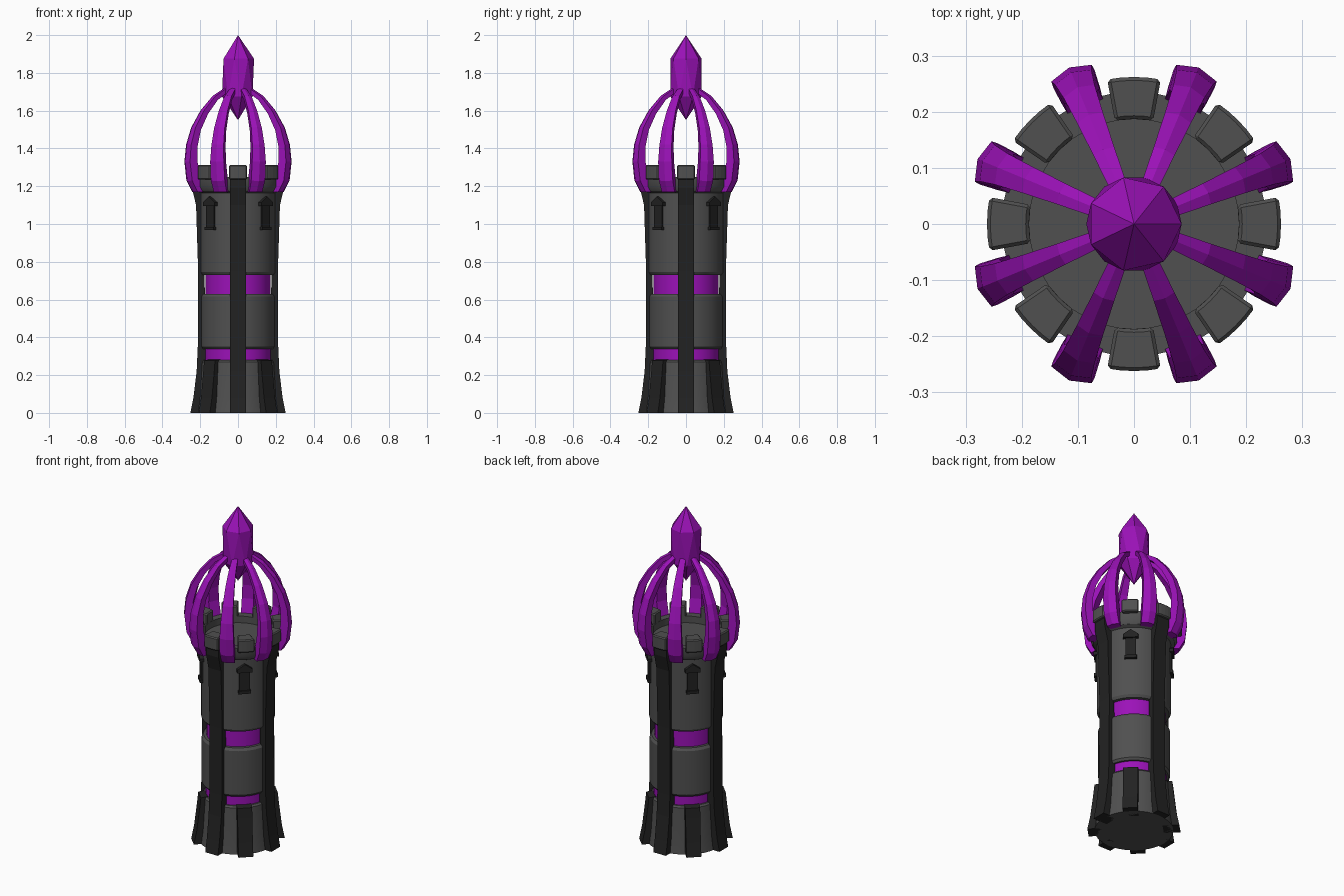
import bpy, bmesh, math
from mathutils import Vector, Matrix

if "Cube" in bpy.data.objects:
    bpy.data.objects.remove(bpy.data.objects["Cube"], do_unlink=True)


def material(name, rgb):
    m = bpy.data.materials.new(name)
    m.use_nodes = True
    m.diffuse_color = (*rgb, 1)
    node = m.node_tree.nodes["Principled BSDF"]
    node.inputs["Base Color"].default_value = (*rgb, 1)
    node.inputs["Roughness"].default_value = 0.8
    return m


STONE = material("grey stone", (0.08, 0.08, 0.08))
DARK = material("dark stone", (0.016, 0.016, 0.016))
PURPLE = material("purple crystal", (0.33, 0.006, 0.48))


def finish(name, bm, mats, smooth=False, bevel=0):
    bmesh.ops.recalc_face_normals(bm, faces=bm.faces)
    me = bpy.data.meshes.new(name)
    bm.to_mesh(me)
    bm.free()
    ob = bpy.data.objects.new(name, me)
    bpy.context.collection.objects.link(ob)
    for m in mats:
        me.materials.append(m)
    if bevel:
        mod = ob.modifiers.new("soft edges", 'BEVEL')
        mod.width = bevel
        mod.segments = 1
        mod.limit_method = 'ANGLE'
    if smooth:
        bpy.ops.object.select_all(action='DESELECT')
        ob.select_set(True)
        bpy.context.view_layer.objects.active = ob
        bpy.ops.object.shade_smooth_by_angle(angle=math.radians(30))
    return ob


def skin(bm, rings, closed=True):
    """Bridge equal-length rings of points and cap both ends."""
    loops = [[bm.verts.new(p) for p in ring] for ring in rings]
    n = len(loops[0])
    for a, b in zip(loops, loops[1:]):
        for i in range(n):
            j = (i + 1) % n
            bm.faces.new((a[i], a[j], b[j], b[i]))
    if closed:
        bm.faces.new(loops[0][::-1])
        bm.faces.new(loops[-1])


def circle(r, z, n, turn=0.0):
    return [(r * math.cos(2 * math.pi * i / n + turn),
             r * math.sin(2 * math.pi * i / n + turn), z) for i in range(n)]


def slab(bm, outline, width):
    """Extrude a radius/height outline sideways, centred on the +x axis."""
    skin(bm, [[(r, s * width / 2, z) for r, z in outline] for s in (-1, 1)])


def place_around(name, build, angles, mats, **kw):
    for k, deg in enumerate(angles):
        bm = bmesh.new()
        build(bm)
        bm.transform(Matrix.Rotation(math.radians(deg), 4, 'Z'))
        finish(f"{name}_{k + 1}", bm, mats, **kw)


SIDES = range(0, 360, 90)
DIAGONALS = range(45, 360, 90)

# Tower shaft with two recessed glowing bands and a parapet with sunken floor
shaft = [(0.215, 0), (0.205, 0.08), (0.194, 0.27), (0.186, 0.28),
         (0.177, 0.28), (0.177, 0.337), (0.188, 0.337), (0.198, 0.35),
         (0.198, 0.615), (0.188, 0.63), (0.172, 0.63), (0.172, 0.73),
         (0.192, 0.73), (0.202, 0.745), (0.202, 1.165), (0.222, 1.175),
         (0.236, 1.20), (0.236, 1.25), (0.187, 1.25), (0.187, 1.21)]
bm = bmesh.new()
skin(bm, [circle(r, z, 40) for r, z in shaft])
for f in bm.faces:
    c = f.calc_center_median()
    upright = max(v.co.z for v in f.verts) - min(v.co.z for v in f.verts) > 0.04
    if upright and (0.29 < c.z < 0.33 or 0.65 < c.z < 0.71):
        f.material_index = 1
finish("tower_shaft", bm, [STONE, PURPLE], smooth=True)


# Merlons on the parapet
def merlon(bm):
    half, steps = math.radians(10.5), 4
    angles = [half * (2 * i / steps - 1) for i in range(steps + 1)]
    edge = [(0.262, a) for a in angles] + [(0.187, a) for a in reversed(angles)]
    skin(bm, [[(r * math.cos(a), r * math.sin(a), z) for r, a in edge]
              for z in (1.235, 1.312)])


place_around("merlon", merlon, range(0, 360, 45), [STONE], bevel=0.006)

# Full-height buttresses on the four sides, short ones on the diagonals
tall = [(0.16, 0), (0.252, 0), (0.236, 0.08), (0.219, 0.22), (0.213, 0.35),
        (0.211, 0.75), (0.222, 1.10), (0.244, 1.19), (0.244, 1.24), (0.19, 1.24)]
short = [(0.16, 0), (0.252, 0), (0.236, 0.08), (0.219, 0.22), (0.213, 0.278),
         (0.16, 0.285)]
place_around("tall_buttress", lambda b: slab(b, tall, 0.084), SIDES, [DARK])
place_around("short_buttress", lambda b: slab(b, short, 0.082), DIAGONALS, [DARK])


# Arrow windows with a sill and a pointed hood
def window(bm):
    def plate(r, outline):
        skin(bm, [[(x, y, z) for y, z in outline] for x in (0.18, r)])
    plate(0.209, [(-0.029, 0.97), (0.029, 0.97), (0.029, 1.11), (-0.029, 1.11)])
    plate(0.217, [(-0.034, 0.967), (0.034, 0.967), (0.034, 0.985), (-0.034, 0.985)])
    plate(0.219, [(-0.042, 1.095), (0.042, 1.095), (0.042, 1.115),
                  (0.0, 1.145), (-0.042, 1.115)])


place_around("window", window, DIAGONALS, [DARK])


# Curved ribs: outer radius, height, width, thickness along the arc
RIB = [(0.247, 1.17, 0.074, 0.034), (0.279, 1.23, 0.080, 0.055),
       (0.291, 1.33, 0.078, 0.045), (0.283, 1.42, 0.070, 0.040),
       (0.256, 1.51, 0.060, 0.035), (0.205, 1.60, 0.050, 0.030),
       (0.140, 1.675, 0.040, 0.025), (0.062, 1.725, 0.030, 0.022)]


def rib(bm):
    rings = []
    for i, (r, z, w, t) in enumerate(RIB):
        p, q = RIB[max(i - 1, 0)], RIB[min(i + 1, len(RIB) - 1)]
        out = Vector((q[1] - p[1], 0, p[0] - q[0])).normalized()
        if i == 0:
            out = Vector((1, 0, 0))
        outer, side = Vector((r, 0, z)), Vector((0, w / 2, 0))
        rings.append([outer - side, outer + out * w * 0.14, outer + side,
                      outer - out * t + side * 0.85, outer - out * t - side * 0.85])
    skin(bm, rings)


place_around("crown_rib", rib, [22.5 + 45 * i for i in range(8)], [PURPLE])

# Faceted crystal held at the top
bm = bmesh.new()
n = 7
upper = [bm.verts.new(p) for p in circle(0.085, 1.875, n)]
lower = [bm.verts.new(p) for p in circle(0.085, 1.675, n, math.pi / n)]
tip, base = bm.verts.new((0, 0, 2)), bm.verts.new((0, 0, 1.55))
for i in range(n):
    j = (i + 1) % n
    bm.faces.new((upper[i], upper[j], tip))
    bm.faces.new((upper[i], lower[i], upper[j]))
    bm.faces.new((lower[i], lower[j], upper[j]))
    bm.faces.new((lower[j], lower[i], base))
finish("crystal", bm, [PURPLE])
